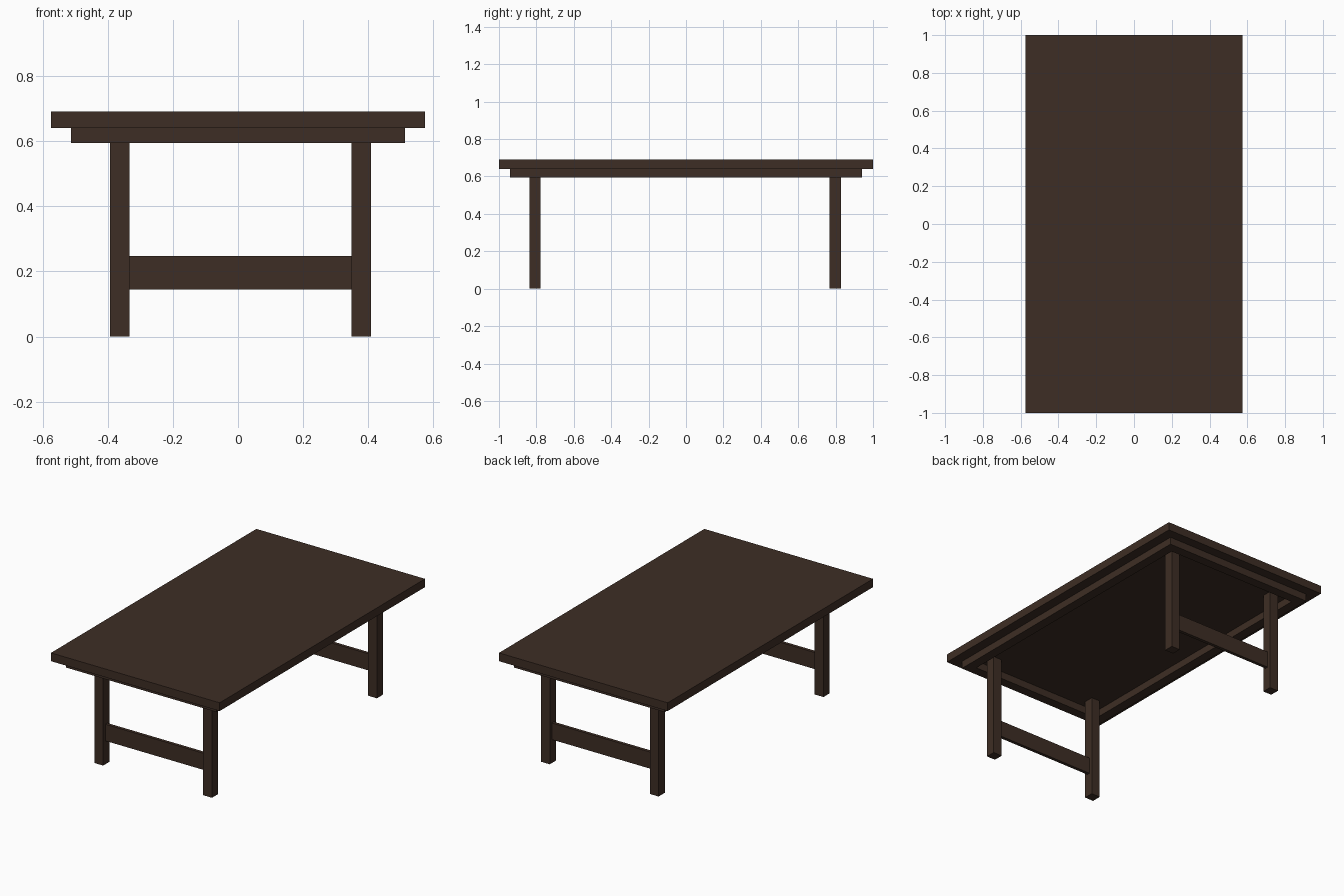
import bpy, bmesh

if "Cube" in bpy.data.objects:
    bpy.data.objects.remove(bpy.data.objects["Cube"])

wood = bpy.data.materials.new("dark brown wood")
wood.diffuse_color = (0.048, 0.027, 0.018, 1)
wood.use_nodes = True
wood.node_tree.nodes["Principled BSDF"].inputs["Base Color"].default_value = wood.diffuse_color


def box(name, x0, x1, y0, y1, z0, z1):
    """Axis-aligned box given by its limits."""
    bm = bmesh.new()
    bmesh.ops.create_cube(bm, size=1)
    bmesh.ops.scale(bm, vec=(x1 - x0, y1 - y0, z1 - z0), verts=bm.verts)
    bmesh.ops.translate(bm, vec=((x0 + x1) / 2, (y0 + y1) / 2, (z0 + z1) / 2), verts=bm.verts)
    mesh = bpy.data.meshes.new(name)
    bm.to_mesh(mesh)
    bm.free()
    mesh.materials.append(wood)
    obj = bpy.data.objects.new(name, mesh)
    bpy.context.collection.objects.link(obj)
    return obj


TOP_Z, UNDER_Z, APRON_Z = 0.692, 0.641, 0.595

# Table top
box("table_top", -0.575, 0.575, -1, 1, UNDER_Z, TOP_Z)

# Apron: open rectangular frame under the top
AX, AY, AW = 0.513, 0.94, 0.06
for side, s in (("left", -1), ("right", 1)):
    xs = sorted((s * AX, s * (AX - AW)))
    box(side + "_apron", *xs, -AY, AY, APRON_Z, UNDER_Z)
for side, s in (("front", -1), ("back", 1)):
    ys = sorted((s * AY, s * (AY - AW)))
    box(side + "_apron", -AX + AW, AX - AW, *ys, APRON_Z, UNDER_Z)

# Legs reach the underside of the top; a thin stretcher joins each end pair
H = 0.03
LEFT, RIGHT = -0.363, 0.379
for end, y in (("front", -0.807), ("back", 0.798)):
    for side, x in (("left", LEFT), ("right", RIGHT)):
        box(f"{end}_{side}_leg", x - H, x + H, y - H, y + H, 0, UNDER_Z)
    box(end + "_stretcher", LEFT + H, RIGHT - H, y - 0.01, y + 0.01, 0.145, 0.247)
